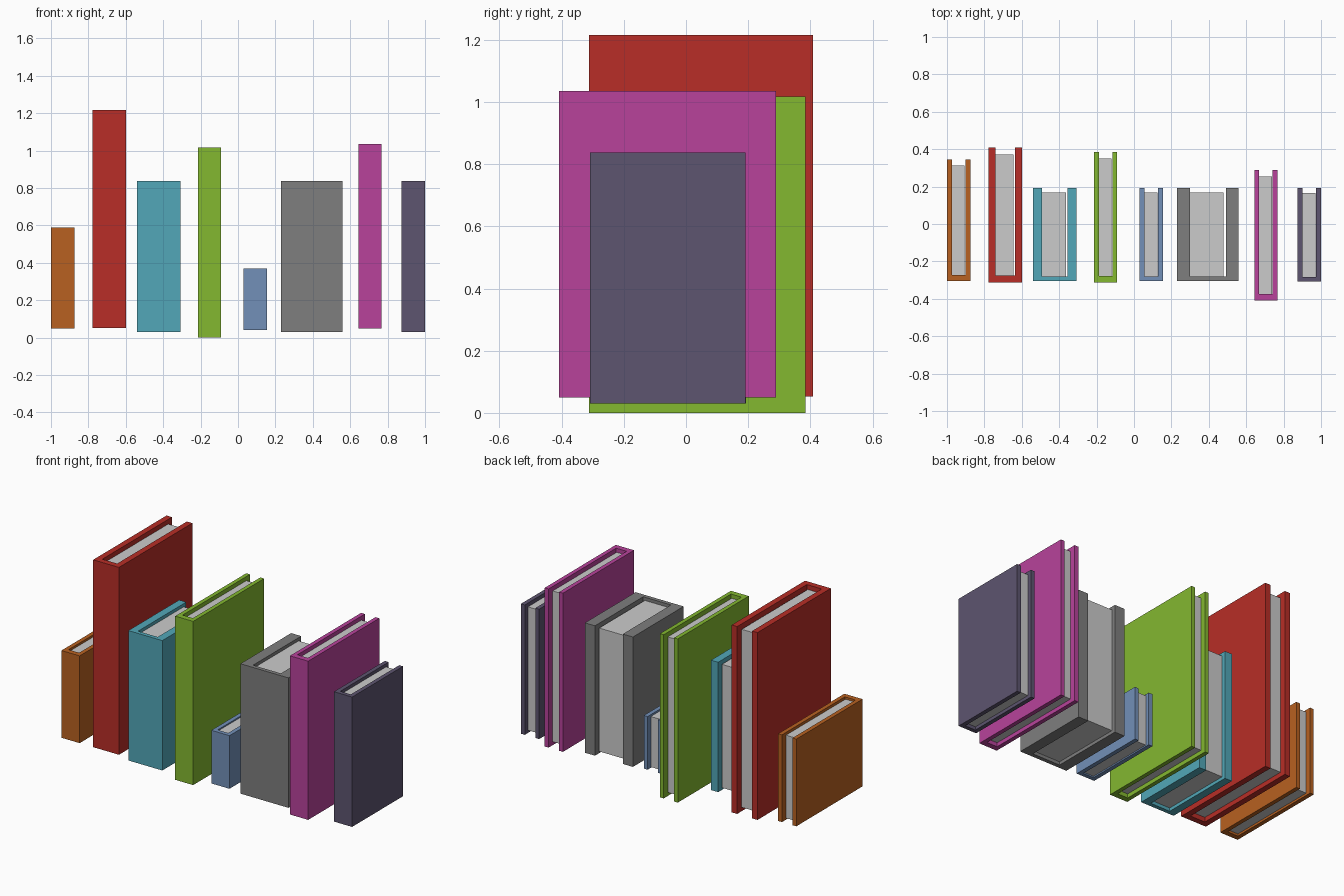
import bpy, bmesh

if "Cube" in bpy.data.objects:
    bpy.data.objects.remove(bpy.data.objects["Cube"])


def material(name, color):
    mat = bpy.data.materials.new(name)
    mat.diffuse_color = (*color, 1)
    mat.use_nodes = True
    mat.node_tree.nodes["Principled BSDF"].inputs["Base Color"].default_value = mat.diffuse_color
    return mat


def mesh_object(name, bm, mat=None):
    bmesh.ops.recalc_face_normals(bm, faces=bm.faces)
    mesh = bpy.data.meshes.new(name)
    bm.to_mesh(mesh)
    bm.free()
    obj = bpy.data.objects.new(name, mesh)
    bpy.context.collection.objects.link(obj)
    if mat:
        mesh.materials.append(mat)
    return obj


def prism(name, outline, z0, z1, mat=None):
    """Extrude an outline in the xy plane from z0 up to z1."""
    bm = bmesh.new()
    face = bm.faces.new([bm.verts.new((x, y, z0)) for x, y in outline])
    top = bmesh.ops.extrude_face_region(bm, geom=[face])["geom"]
    for v in top:
        if isinstance(v, bmesh.types.BMVert):
            v.co.z = z1
    return mesh_object(name, bm, mat)


def book(name, x0, x1, y0, y1, z0, z1, color):
    w, d, h = x1 - x0, y1 - y0, z1 - z0
    board, spine = 0.21 * w, 0.05 * d
    # Cover: two boards joined by the spine at the front
    cover = [(x0, y0), (x1, y0), (x1, y1), (x1 - board, y1),
             (x1 - board, y0 + spine), (x0 + board, y0 + spine),
             (x0 + board, y1), (x0, y1)]
    mat = material(name, color) if color else None
    prism(name + "_cover", cover, z0, z1, mat)
    # Page block: recessed at top, bottom and fore edge, with a gap on the right
    px0, px1 = x0 + board, x0 + 0.755 * w
    py0, py1 = y0 + spine, y1 - 0.05 * d
    pages = [(px0, py0), (px1, py0), (px1, py1), (px0, py1)]
    prism(name + "_pages", pages, z0 + 0.025 * h, z1 - 0.025 * h, page_mat)


page_mat = material("paper", (0.69, 0.69, 0.69))

# name, x range, y range, z range, cover colour
books = [
    ("orange_book", -1.0, -0.875, -0.305, 0.345, 0.048, 0.59, (0.48, 0.12, 0.015)),
    ("red_book", -0.777, -0.60, -0.312, 0.408, 0.052, 1.216, (0.48, 0.027, 0.02)),
    ("teal_book", -0.54, -0.307, -0.305, 0.193, 0.03, 0.837, (0.085, 0.39, 0.48)),
    ("green_book", -0.213, -0.09, -0.312, 0.385, 0.0, 1.017, (0.23, 0.48, 0.03)),
    ("blue_book", 0.03, 0.155, -0.305, 0.193, 0.04, 0.37, (0.17, 0.28, 0.48)),
    ("grey_book", 0.23, 0.56, -0.305, 0.193, 0.03, 0.837, (0.21, 0.21, 0.21)),
    ("magenta_book", 0.643, 0.768, -0.408, 0.29, 0.05, 1.036, (0.48, 0.055, 0.33)),
    ("violet_book", 0.875, 1.0, -0.308, 0.192, 0.03, 0.837, (0.11, 0.09, 0.16)),
]
for name, x0, x1, y0, y1, z0, z1, color in books:
    book(name, x0, x1, y0, y1, z0, z1, color)
